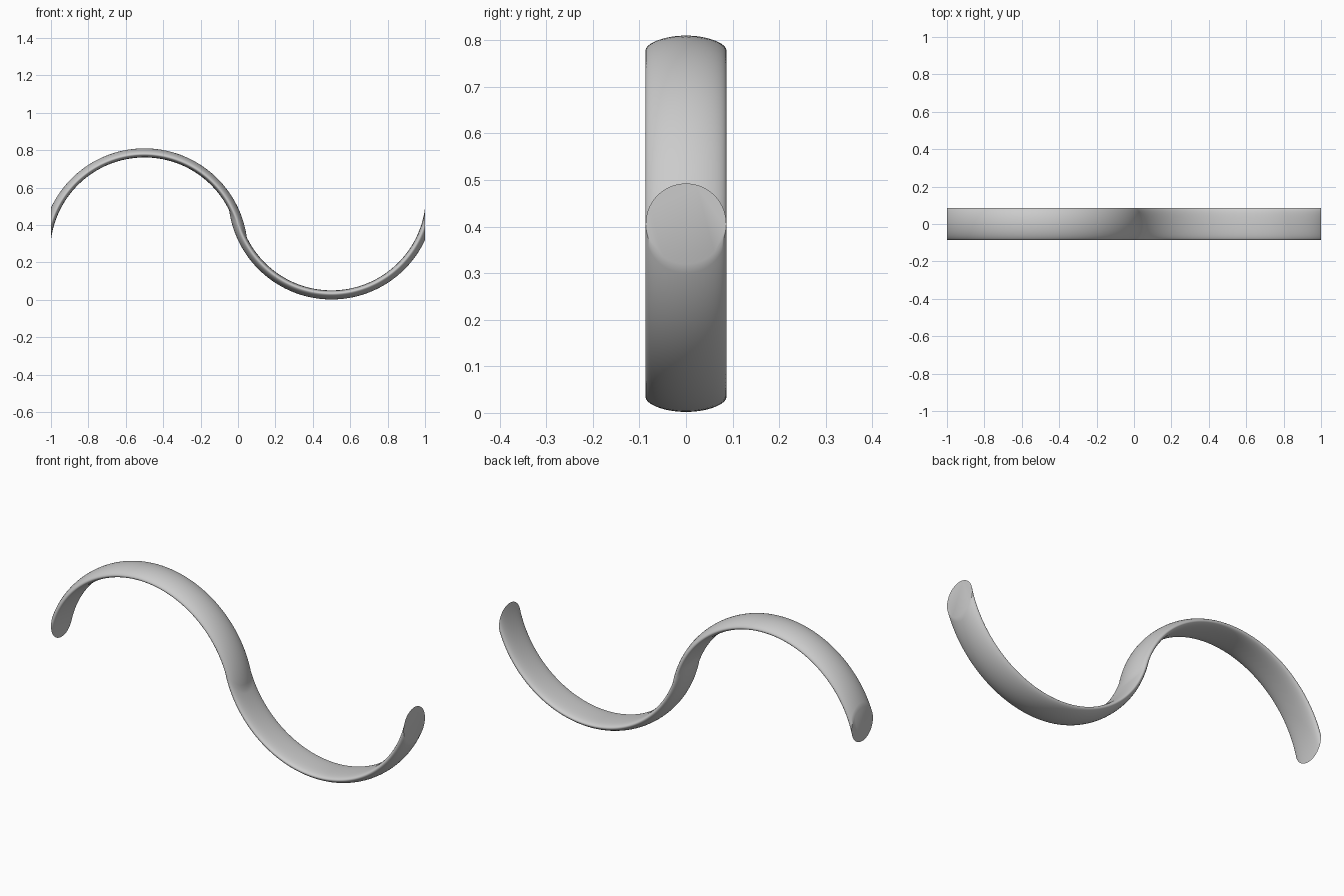
import bpy, bmesh, math
from mathutils import Matrix, Vector

cube = bpy.data.objects.get("Cube")
if cube:
    bpy.data.objects.remove(cube, do_unlink=True)

RADIUS = 0.0865      # radius of the round end face
MID_Z = 0.406        # height of the end face centres
DROP = 0.1485        # distance from end face centre to the arc centre, in z
SIDES, STEPS = 72, 64

grey = bpy.data.materials.new("light_grey")
grey.use_nodes = True
colour = (0.6, 0.6, 0.6, 1)
grey.diffuse_color = colour
grey.node_tree.nodes["Principled BSDF"].inputs["Base Color"].default_value = colour

sweep = math.pi - 2 * math.atan2(DROP, 0.5)


def turned(points, centre, angle):
    """Rotate points about the y direction through a centre."""
    rot = Matrix.Rotation(angle, 3, 'Y')
    return [rot @ (p - centre) + centre for p in points]


# Round profile, upright at the right-hand end
ring = []
for i in range(SIDES):
    a = 2 * math.pi * i / SIDES
    ring.append(Vector((-1, RADIUS * math.cos(a), MID_Z + RADIUS * math.sin(a))))

# Sweep it over the crest, then back through the trough
rings = [ring]
for centre, sign in ((Vector((-0.5, 0, MID_Z - DROP)), 1),
                     (Vector((0.5, 0, MID_Z + DROP)), -1)):
    start = rings[-1]
    for k in range(1, STEPS + 1):
        rings.append(turned(start, centre, sign * sweep * k / STEPS))

bm = bmesh.new()
loops = [[bm.verts.new(p) for p in r] for r in rings]
for a, b in zip(loops, loops[1:]):
    for i in range(SIDES):
        j = (i + 1) % SIDES
        bm.faces.new((a[i], a[j], b[j], b[i]))

# Flat end caps
bm.faces.new(loops[0])
bm.faces.new(loops[-1])
bmesh.ops.recalc_face_normals(bm, faces=bm.faces)

mesh = bpy.data.meshes.new("wave_band")
bm.to_mesh(mesh)
bm.free()
mesh.materials.append(grey)
band = bpy.data.objects.new("wave_band", mesh)
bpy.context.collection.objects.link(band)

bpy.ops.object.select_all(action='DESELECT')
band.select_set(True)
bpy.context.view_layer.objects.active = band
bpy.ops.object.shade_smooth_by_angle(angle=math.radians(40))
